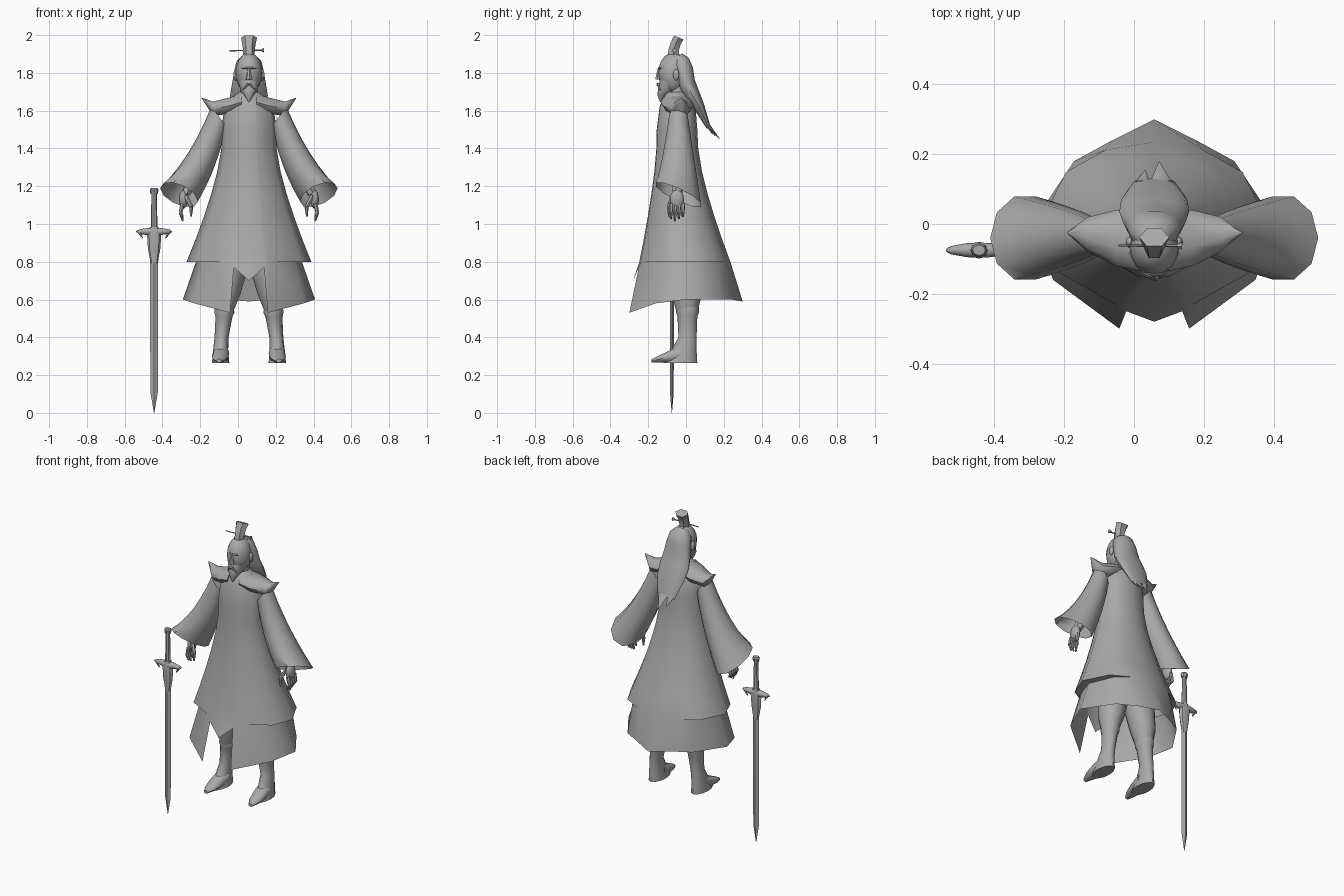
import bpy, bmesh, math
from mathutils import Vector

default_cube = bpy.data.objects.get("Cube")
if default_cube:
    bpy.data.objects.remove(default_cube, do_unlink=True)

BODY_X = .058          # the figure stands beside the middle, the sword fills the other side
SWORD_X, SWORD_Y = -.444, -.075

colour = (.4, .4, .4, 1)
grey = bpy.data.materials.new("plain grey")
grey.use_nodes = True
grey.diffuse_color = colour
grey.node_tree.nodes["Principled BSDF"].inputs["Base Color"].default_value = colour


def finish(name, bm, offset_x, sharp):
    """Turn a bmesh into a smooth shaded grey object."""
    bmesh.ops.translate(bm, verts=bm.verts, vec=Vector((offset_x, 0, 0)))
    bmesh.ops.recalc_face_normals(bm, faces=bm.faces)
    mesh = bpy.data.meshes.new(name)
    bm.to_mesh(mesh)
    bm.free()
    mesh.materials.append(grey)
    part = bpy.data.objects.new(name, mesh)
    bpy.context.collection.objects.link(part)
    bpy.ops.object.select_all(action='DESELECT')
    part.select_set(True)
    bpy.context.view_layer.objects.active = part
    bpy.ops.object.shade_smooth_by_angle(angle=math.radians(sharp))


def loft(name, rings, start_cap=True, end_cap=True, offset_x=BODY_X, sharp=45):
    """Skin a list of equally long point rings."""
    bm = bmesh.new()
    rows = [[bm.verts.new(point) for point in points] for points in rings]
    for lower, upper in zip(rows, rows[1:]):
        for i in range(len(lower)):
            bm.faces.new((lower[i - 1], lower[i], upper[i], upper[i - 1]))
    if start_cap:
        bm.faces.new(rows[0])
    if end_cap:
        bm.faces.new(rows[-1])
    bmesh.ops.remove_doubles(bm, verts=bm.verts, dist=.0004)
    finish(name, bm, offset_x, sharp)


def ring(centre, u, v, sides=12):
    """Ellipse around a centre with half axes u and v."""
    turns = [math.tau * i / sides for i in range(sides)]
    return [Vector(centre) + Vector(u) * math.cos(a) + Vector(v) * math.sin(a) for a in turns]


def level(z, width, front, back, x=0, sides=12):
    """Horizontal ellipse from its half width, front and back."""
    return ring((x, (front + back) / 2, z), (width, 0, 0), (0, (back - front) / 2, 0), sides)


def upright(x, y, z, depth, height, sides=10):
    """Ellipse facing sideways."""
    return ring((x, y, z), (0, depth, 0), (0, 0, height), sides)


def rod(name, start, end, start_radius, end_radius, offset_x=BODY_X):
    """Straight tapered rod."""
    start, end = Vector(start), Vector(end)
    axis = (end - start).normalized()
    u = axis.orthogonal().normalized()
    v = axis.cross(u)
    loft(name, [ring(start, u * start_radius, v * start_radius, 6),
                ring(end, u * end_radius, v * end_radius, 6)], offset_x=offset_x)


def blob(name, centre, size):
    """Stretched ball."""
    bm = bmesh.new()
    bmesh.ops.create_uvsphere(bm, u_segments=16, v_segments=10, radius=1)
    bmesh.ops.scale(bm, verts=bm.verts, vec=Vector(size))
    bmesh.ops.translate(bm, verts=bm.verts, vec=Vector(centre))
    finish(name, bm, BODY_X, 45)


def bend(start, control, end, t):
    """Point on a quadratic curve."""
    start, control, end = Vector(start), Vector(control), Vector(end)
    return start.lerp(control, t).lerp(control.lerp(end, t), t)


# Robe: fitted chest, skirt flaring by a power rule, step at the sides, split front hem
column_angles = [math.radians(a) for a in (0, 14, 18, 57, 90, 130, 155, 180)]


def robe_half(z, width, front, back):
    middle, depth = (front + back) / 2, (back - front) / 2
    return [(width * math.sin(a), middle - depth * math.cos(a), z) for a in column_angles]


def skirt_half(t):
    flare = t ** 1.35
    return robe_half(1.4 - .6 * t, .146 + .184 * flare, -.157 - .09 * flare, .065 + .17 * flare)


def mirrored(half):
    return half + [(-x, y, z) for x, y, z in half[-2:0:-1]]


chest = [robe_half(1.7, .05, -.1, 0), robe_half(1.67, .09, -.12, .02),
         robe_half(1.62, .13, -.14, .05), robe_half(1.5, .146, -.155, .06)]
skirt = [skirt_half(i / 5) for i in range(6)]
step = [(x * .85 if abs(y) < .17 else x, y, z) for x, y, z in skirt[-1]]
hem = [(0, -.28, .7), (.08, -.25, .77), (.1, -.3, .53), (.29, -.16, .58),
       (.35, 0, .6), (.23, .18, .6), (.12, .24, .6), (0, .3, .59)]
loft("robe", [mirrored(half) for half in chest + skirt + [step, hem]],
     start_cap=False, end_cap=False, sharp=50)

for side, s in (("left", 1), ("right", -1)):
    # Pointed shoulder of the vest
    loft(side + "_shoulder", [
        upright(s * .04, -.05, 1.645, .085, .045), upright(s * .11, -.04, 1.625, .08, .045),
        upright(s * .19, -.03, 1.61, .05, .04), upright(s * .25, -.025, 1.667, .002, .002)])

    # Wide sleeve, open at the cuff, which is cut lower at the back
    sleeve = []
    for i in range(7):
        t = i / 6
        outer = bend((.2, 1.62), (.305, 1.355), (.47, 1.19), t)
        inner = bend((.12, 1.52), (.165, 1.3), (.27, 1.12), t)
        middle, half = (outer + inner) / 2, (outer - inner) / 2
        depth = .05 + .075 * t
        sleeve.append(ring((s * middle.x, -.04, middle.y), (s * half.x, 0, half.y),
                           (0, depth, -depth * t * t * .45), 10))
    loft(side + "_sleeve", sleeve, end_cap=False, sharp=50)

    # Forearm, palm, fingers and thumb
    rod(side + "_forearm", (s * .25, -.04, 1.33), (s * .335, -.045, 1.16), .045, .025)
    blob(side + "_palm", (s * .348, -.048, 1.13), (.022, .038, .05))
    for i in range(4):
        y = -.08 + i * .021
        knuckle, joint = (s * .352, y, 1.11), (s * .362, y, 1.06)
        rod(side + "_finger", knuckle, joint, .012, .01)
        rod(side + "_fingertip", joint, (s * .35, y, 1.015 + .012 * abs(i - 1)), .01, .005)
    thumb_joint = (s * .305, -.09, 1.09)
    rod(side + "_thumb", (s * .335, -.07, 1.15), thumb_joint, .013, .011)
    rod(side + "_thumb_tip", thumb_joint, (s * .307, -.09, 1.04), .011, .005)

    # Trousers, boot and foot
    loft(side + "_trouser_leg", [
        level(.95, .08, -.09, .09, s * .075), level(.75, .09, -.09, .09, s * .1),
        level(.63, .075, -.075, .085, s * .12), level(.53, .045, -.05, .06, s * .13)])
    loft(side + "_boot", [
        level(.56, .05, -.05, .068, s * .13), level(.53, .053, -.052, .068, s * .13),
        level(.51, .045, -.045, .06, s * .132), level(.4, .037, -.04, .056, s * .145),
        level(.33, .04, -.08, .056, s * .15), level(.265, .046, -.12, .06, s * .15)])
    toe = []
    for i in range(5):
        t = i / 4
        height = .05 - .04 * t
        toe.append(ring((s * (.148 + .01 * t), -.02 - .163 * t, .265 + height),
                        (.044 - .03 * t ** 4, 0, 0), (0, 0, height), 10))
    loft(side + "_toe", toe)

    # Ear and drooping moustache
    blob(side + "_ear", (s * .07, -.052, 1.79), (.012, .016, .03))
    rod(side + "_moustache", (s * .004, -.15, 1.742), (s * .034, -.138, 1.71), .008, .003)

# Neck, head and face
loft("neck", [level(1.62, .06, -.1, .02), level(1.67, .045, -.09, .01),
              level(1.76, .045, -.09, .01)])
blob("head", (0, -.066, 1.8), (.071, .081, .108))
blob("brow", (0, -.1, 1.825), (.05, .049, .012))
rod("nose", (0, -.142, 1.825), (0, -.148, 1.765), .007, .016)
loft("beard", [level(1.76, .056, -.14, -.05), level(1.71, .046, -.148, -.06),
               level(1.685, .027, -.152, -.1), level(1.645, .002, -.138, -.134)])

# Long hair falling down the back, ending in uneven points
strands = [(-.05, 1.885, .04, .03), (-.03, 1.855, .068, .045), (-.01, 1.8, .08, .048),
           (.005, 1.74, .09, .042), (.035, 1.68, .1, .036), (.07, 1.62, .095, .026),
           (.12, 1.51, .06, .01)]
loft("hair", [ring((0, y, z), (width, 0, 0), (0, depth, depth * .6), 14)
              for y, z, width, depth in strands])
for x, width, tip_y, tip_z in ((.02, .035, .178, 1.45), (-.036, .024, .155, 1.465),
                               (.045, .015, .14, 1.475)):
    loft("hair_tip", [ring((x, .115, 1.525), (width, 0, 0), (0, .01, .005), 8),
                      ring((x * .7, tip_y, tip_z), (.001, 0, 0), (0, .001, 0), 8)])

# Topknot leaning back, with a hair pin through it
topknot = []
for i in range(6):
    t = i / 5
    topknot.append(ring((0, -.068 + .03 * t * t, 1.89 + .097 * t), (.03 + .013 * t * t, 0, 0),
                        (0, .034 - .005 * t, -.012 * t * t), 6))
loft("topknot", topknot, sharp=30)
pin_end = (.125, -.062, 1.92)
rod("hair_pin", (-.045, -.062, 1.917), pin_end, .003, .004, offset_x=0)
rod("hair_pin_knob", pin_end, (.137, -.062, 1.92), .007, .012, offset_x=0)


# Sword hanging point down beside the right hand
def sword_part(name, rows, sides=8):
    loft(name, [level(z, width, SWORD_Y - depth, SWORD_Y + depth, sides=sides)
                for z, width, depth in rows], offset_x=SWORD_X, sharp=30)


sword_part("pommel", [(1.19, .018, .015), (1.18, .023, .02), (1.16, .02, .015)])
sword_part("grip", [(1.165, .014, .012), (.97, .018, .015)])
sword_part("blade_collar", [(.985, .022, .018), (.95, .038, .024), (.87, .033, .017),
                            (.79, .018, .012)])
sword_part("blade", [(.88, .022, .011), (.11, .02, .01), (0, .001, .001)], sides=4)
for s in (1, -1):
    loft("guard_arm", [upright(s * x, SWORD_Y, .96, size, size) for x, size in (
        (0, .022), (.035, .02), (.08, .012), (.095, .003))], offset_x=SWORD_X)
    rod("guard_tip", (s * .085, SWORD_Y, .965), (s * .06, SWORD_Y, .925), .01, .003,
        offset_x=SWORD_X)
